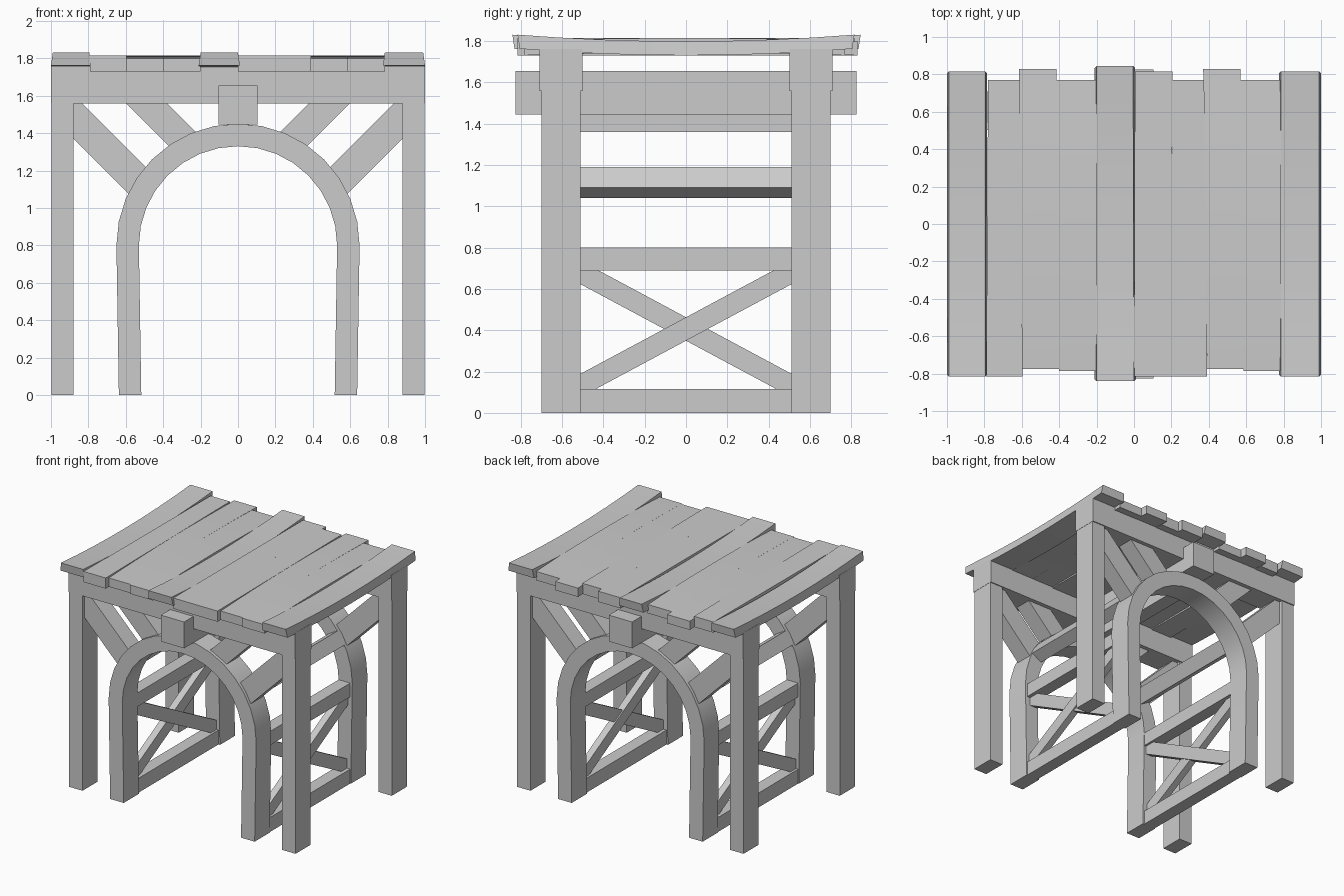
import bpy, math
from mathutils import Vector

old = bpy.data.objects.get("Cube")
if old:
    bpy.data.objects.remove(old, do_unlink=True)

grey = bpy.data.materials.new("weathered grey wood")
grey.use_nodes = True
colour = (0.6, 0.6, 0.6, 1)
grey.diffuse_color = colour
grey.node_tree.nodes["Principled BSDF"].inputs["Base Color"].default_value = colour


def loft(name, sections, smooth=False):
    """Join equal-sized cross-sections into a closed solid."""
    n = len(sections[0])
    verts = [p for s in sections for p in s]
    faces = [tuple(range(n))[::-1],
             tuple(range(len(verts) - n, len(verts)))]
    for k in range(len(sections) - 1):
        a, b = k * n, (k + 1) * n
        faces += [(a + i, a + (i + 1) % n, b + (i + 1) % n, b + i) for i in range(n)]
    mesh = bpy.data.meshes.new(name)
    mesh.from_pydata(verts, [], faces)
    mesh.materials.append(grey)
    obj = bpy.data.objects.new(name, mesh)
    bpy.context.collection.objects.link(obj)
    bpy.ops.object.select_all(action='DESELECT')
    obj.select_set(True)
    bpy.context.view_layer.objects.active = obj
    bpy.ops.object.mode_set(mode='EDIT')
    bpy.ops.mesh.select_all(action='SELECT')
    bpy.ops.mesh.normals_make_consistent(inside=False)
    bpy.ops.object.mode_set(mode='OBJECT')
    if smooth:
        bpy.ops.object.shade_smooth_by_angle(angle=math.radians(30))
    return obj


def box(name, x0, x1, y0, y1, z0, z1):
    return loft(name, [[(x0, y, z0), (x1, y, z0), (x1, y, z1), (x0, y, z1)]
                       for y in (y0, y1)])


def bar(name, a, b, width, depth, across):
    """Straight timber from a to b; depth is measured along the across axis."""
    a, b, u = Vector(a), Vector(b), Vector(across)
    v = (b - a).cross(u).normalized() * width / 2
    u = u * depth / 2
    return loft(name, [[p + v + u, p - v + u, p - v - u, p + v - u] for p in (a, b)])


def arch(name, y0, y1, steps=16):
    """Round arch on slightly inward-leaning legs."""
    def ring(radius, foot):
        pts = [(foot, 0)]
        for i in range(steps + 1):
            t = math.pi * i / steps
            pts.append((radius * math.cos(t), 0.8 + radius * math.sin(t)))
        return pts + [(-foot, 0)]
    return loft(name, [[(xo, y0, zo), (xo, y1, zo), (xi, y1, zi), (xi, y0, zi)]
                       for (xo, zo), (xi, zi) in zip(ring(0.65, 0.637), ring(0.53, 0.517))],
                smooth=True)


def plank(name, front, back, y0, y1, z0, z1, camber, taper, steps=8):
    """Roof board; ends rise by camber relative to the middle."""
    sections = []
    for i in range(steps + 1):
        f = i / steps
        y, dz = y0 + (y1 - y0) * f, camber * ((2 * f - 1) ** 2 - 1)
        l, r = (front[k] + (back[k] - front[k]) * f for k in (0, 1))
        flare = taper if i == steps else -taper if i == 0 else 0
        sections.append([(l, y - flare, z0 + dz), (r, y - flare, z0 + dz),
                         (r - taper, y, z1 + dz), (l + taper, y, z1 + dz)])
    return loft(name, sections, smooth=True)


# Front and back frames
for end, s in (("front", -1), ("back", 1)):
    inner, outer = sorted((s * 0.51, s * 0.70))
    arch(end + "_arch", inner, outer)
    box(end + "_cross_beam", -1, 1, inner - 0.008, outer + 0.008, 1.557, 1.76)
    for side, m in (("left", 1), ("right", -1)):
        x0, x1 = sorted((m * 0.88, m * 0.998))
        box(f"{end}_{side}_post", x0, x1, inner, outer, 0, 1.75)
        y = s * 0.605
        bar(f"{end}_{side}_outer_brace", (m * 0.50, y, 1.108), (m * 0.93, y, 1.538),
            0.167, 0.14, (0, 1, 0))
        bar(f"{end}_{side}_inner_brace", (m * 0.24, y, 1.31), (m * 0.56, y, 1.63),
            0.155, 0.14, (0, 1, 0))

# Lengthwise timbers
box("ridge_beam", -0.103, 0.103, -0.825, 0.825, 1.445, 1.655)
box("crown_rail", -0.06, 0.06, -0.52, 0.52, 1.36, 1.45)

# Side frames with crossed bracing
for side, m in (("left", 1), ("right", -1)):
    x0, x1 = sorted((m * 0.53, m * 0.632))
    box(side + "_bottom_rail", x0, x1, -0.52, 0.52, 0, 0.115)
    box(side + "_middle_rail", x0, x1, -0.52, 0.52, 0.69, 0.80)
    tilt = math.radians(30)
    bar(side + "_arch_purlin", (m * 0.51, -0.52, 1.115), (m * 0.51, 0.52, 1.115),
        0.115, 0.10, (m * math.cos(tilt), 0, math.sin(tilt)))
    for label, d in (("rising", 1), ("falling", -1)):
        x = m * (0.58 + 0.005 * d)
        bar(f"{side}_{label}_brace", (x, -0.53 * d, 0.122), (x, 0.53 * d, 0.69),
            0.10, 0.055, (1, 0, 0))

# Roof boards: front x span, back x span, y span, style
styles = {"sag": (1.762, 1.83, 0.032, 0.01),
          "flat": (1.73, 1.815, 0.0, 0.0),
          "hump": (1.73, 1.80, -0.014, 0.0)}
boards = [
    ((-1, -0.785), (-1, -0.785), -0.815, 0.815, "sag"),
    ((-0.79, -0.595), (-0.78, -0.61), -0.815, 0.77, "flat"),
    ((-0.595, -0.40), (-0.615, -0.415), -0.775, 0.83, "hump"),
    ((-0.40, -0.20), (-0.415, -0.20), -0.785, 0.77, "hump"),
    ((-0.21, 0.01), (-0.21, 0.005), -0.84, 0.845, "sag"),
    ((0.0, 0.203), (0.005, 0.205), -0.815, 0.815, "flat"),
    ((0.203, 0.39), (0.205, 0.375), -0.815, 0.77, "flat"),
    ((0.39, 0.585), (0.37, 0.57), -0.775, 0.83, "hump"),
    ((0.585, 0.785), (0.57, 0.785), -0.785, 0.77, "hump"),
    ((0.775, 1), (0.775, 1), -0.815, 0.815, "sag"),
]
for i, (front, back, y0, y1, style) in enumerate(boards, 1):
    plank(f"roof_board_{i}", front, back, y0, y1, *styles[style])
